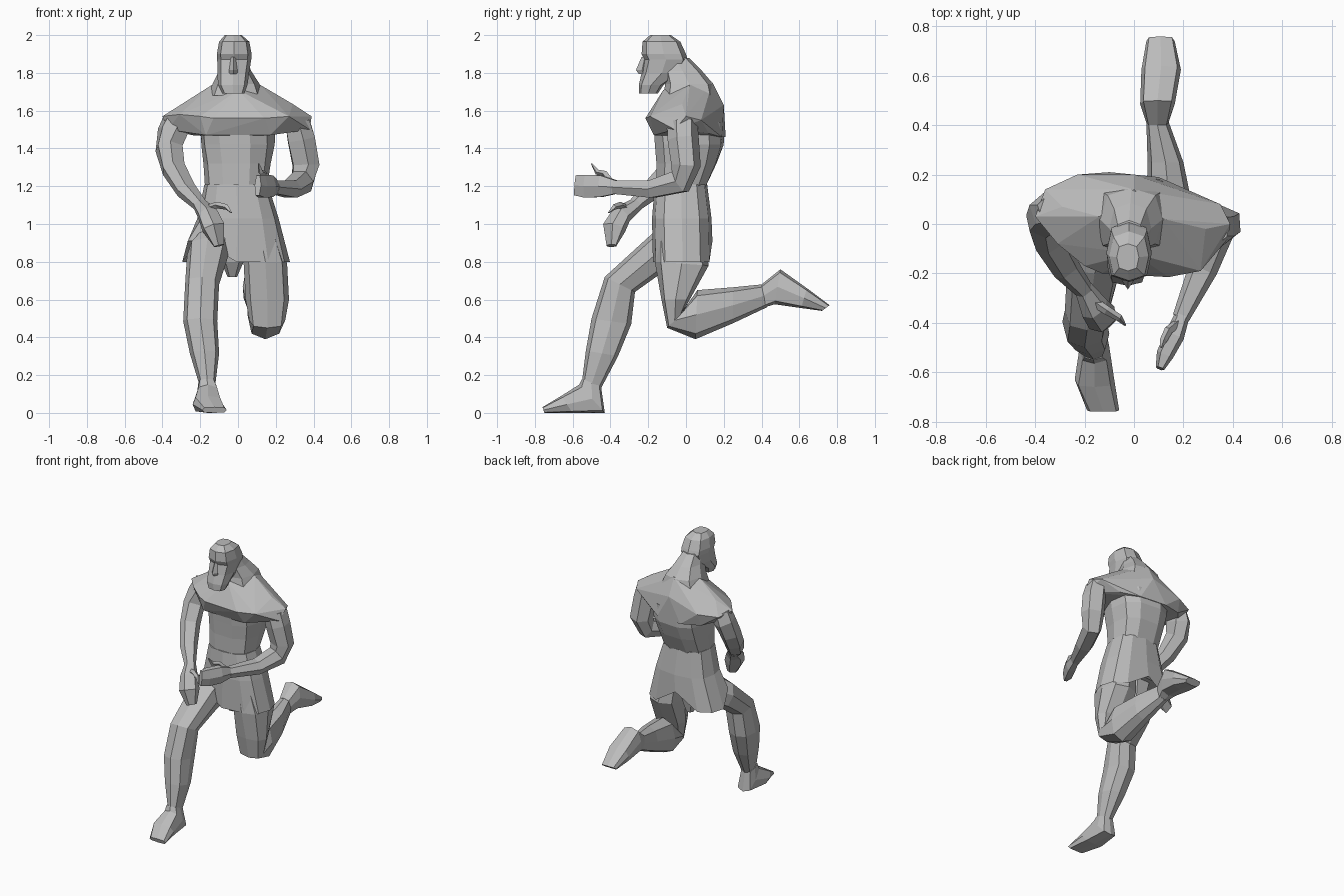
import bpy, bmesh
from math import cos, sin, tau, radians
from mathutils import Vector, Matrix

cube = bpy.data.objects.get("Cube")
if cube:
    bpy.data.objects.remove(cube, do_unlink=True)

# One plain clay colour
clay = bpy.data.materials.new("clay_grey")
clay.use_nodes = True
colour = (.5, .5, .5, 1)
clay.diffuse_color = colour
clay.node_tree.nodes["Principled BSDF"].inputs["Base Color"].default_value = colour


def section(middle, across, deep, sides=8, power=.75):
    """Rounded-square cross-section spanned by two half-axes."""
    def soften(value):
        return 0 if abs(value) < 1e-6 else abs(value) ** power * (1 if value > 0 else -1)
    angles = [tau * i / sides for i in range(sides)]
    return [middle + across * soften(cos(a)) + deep * soften(sin(a)) for a in angles]


def finish(name, bm):
    """Turn the mesh under construction into a clay object."""
    bmesh.ops.recalc_face_normals(bm, faces=bm.faces)
    mesh = bpy.data.meshes.new(name)
    bm.to_mesh(mesh)
    bm.free()
    mesh.materials.append(clay)
    bpy.context.collection.objects.link(bpy.data.objects.new(name, mesh))


def loft(name, sections):
    """Skin a list of matching cross-sections and close both ends."""
    bm = bmesh.new()
    rings = [[bm.verts.new(p) for p in ring] for ring in sections]
    count = len(rings[0])
    for lower, upper in zip(rings, rings[1:]):
        for i in range(count):
            j = (i + 1) % count
            bm.faces.new((lower[i], lower[j], upper[j], upper[i]))
    bm.faces.new(rings[0])
    bm.faces.new(rings[-1])
    bmesh.ops.triangulate(bm, faces=[f for f in bm.faces if len(f.verts) > 4])
    finish(name, bm)


def faceted(name, corners):
    """Angular solid wrapped around a few corner points."""
    bm = bmesh.new()
    for corner in corners:
        bm.verts.new(corner)
    hull = bmesh.ops.convex_hull(bm, input=bm.verts)
    inside = [v for v in hull["geom_interior"] if isinstance(v, bmesh.types.BMVert)]
    bmesh.ops.delete(bm, geom=inside, context='VERTS')
    finish(name, bm)


def stack(rows, sides=8, power=.75):
    """Level sections: height, centre x, half width, front y, back y, twist."""
    result = []
    for z, x, half, front, back, twist in rows:
        turn = Matrix.Rotation(radians(twist), 3, 'Z')
        result.append(section(Vector((x, (front + back) / 2, z)),
                              turn @ Vector((half, 0, 0)),
                              turn @ Vector((0, (back - front) / 2, 0)), sides, power))
    return result


def leg(name, rows, power=.75):
    """Sections between an outer and an inner side-profile point, and an x range."""
    result = []
    for y_out, z_out, y_in, z_in, x_low, x_high in rows:
        outer, inner = Vector((0, y_out, z_out)), Vector((0, y_in, z_in))
        middle = (outer + inner) / 2 + Vector(((x_low + x_high) / 2, 0, 0))
        result.append(section(middle, Vector(((x_high - x_low) / 2, 0, 0)),
                              (outer - inner) / 2, 8, power))
    loft(name, result)


def limb(name, normal, rows, sides=6):
    """Sections along a path: x, y, z, radius along the normal, other radius."""
    path = [Vector(row[:3]) for row in rows]
    result = []
    for i, row in enumerate(rows):
        tangent = (path[min(i + 1, len(path) - 1)] - path[max(i - 1, 0)]).normalized()
        side = Vector(normal)
        side = (side - tangent * side.dot(tangent)).normalized()
        result.append(section(path[i], side * row[3], tangent.cross(side) * row[4], sides, .85))
    loft(name, result)


# Waist and ribs
loft("torso", stack([
    (1.1, -.01, .165, -.15, .11, 0),
    (1.2, -.01, .165, -.16, .11, 0),
    (1.32, -.005, .178, -.16, .165, -2),
    (1.42, 0, .195, -.165, .2, -5),
    (1.54, 0, .2, -.17, .2, -8)], 10))

# Chest, back and sloping shoulders, turned with the swing of the arms
faceted("chest_and_shoulders", [
    (.12, .02, 1.735), (-.14, .03, 1.735), (0, -.12, 1.71), (0, .14, 1.75),
    (.29, -.02, 1.635), (.39, 0, 1.57), (.35, .08, 1.55), (.27, -.19, 1.57),
    (.38, -.06, 1.5), (.22, .12, 1.48),
    (-.29, .07, 1.635), (-.4, .03, 1.57), (-.36, .14, 1.55), (-.23, .2, 1.56),
    (-.31, -.08, 1.58), (-.2, -.17, 1.57), (-.37, .02, 1.5), (-.24, .17, 1.47),
    (.14, -.215, 1.56), (-.13, -.2, 1.56), (.17, -.17, 1.47), (-.17, -.16, 1.47),
    (0, .2, 1.63), (-.1, .21, 1.46), (.1, .19, 1.46)])

# Thick neck sloping into the upper back
loft("neck", stack([
    (1.68, -.01, .15, -.12, .16, 0),
    (1.74, -.01, .125, -.11, .145, 0),
    (1.81, -.015, .085, -.12, .085, 0),
    (1.88, -.02, .06, -.14, .015, 0)], 8))

# Flared kilt, hem lifted over the forward thigh and at the middle of the back
kilt = stack([
    (1.21, -.01, .168, -.165, .112, 0),
    (1.03, 0, .215, -.18, .135, 0),
    (.8, -.01, .285, -.175, .14, 0),
    (.92, -.01, .2, -.13, .1, 0)], 12)
for point in kilt[2]:
    if (point.x < -.05 and point.y < -.1) or (abs(point.x) < .05 and point.y > .1):
        point.z += .11
loft("kilt", kilt)
loft("loincloth", stack([
    (.95, -.03, .09, -.12, .08, 0),
    (.8, -.03, .06, -.09, .04, 0),
    (.72, -.03, .025, -.04, .02, 0)], 6))

# Head with a squared beard
loft("head", stack([
    (1.69, -.025, .058, -.25, -.15, 0),
    (1.735, -.028, .078, -.25, -.12, 0),
    (1.8, -.025, .084, -.235, -.02, 0),
    (1.87, -.02, .09, -.22, .01, 0),
    (1.9, -.02, .092, -.235, .0, 0),
    (1.965, -.02, .08, -.23, -.03, 0),
    (2.0, -.025, .045, -.19, -.08, 0)], 8, .7))
loft("nose", stack([
    (1.795, -.025, .022, -.25, -.2, 0),
    (1.815, -.025, .022, -.265, -.2, 0),
    (1.885, -.025, .012, -.235, -.2, 0)], 4, 1))

# Forward leg planted on the ground
leg("right_leg", [
    (-.12, 1.0, .04, .82, -.2, -.03),
    (-.2, .93, -.13, .74, -.27, -.05),
    (-.43, .72, -.27, .64, -.28, -.1),
    (-.5, .5, -.29, .47, -.29, -.11),
    (-.53, .33, -.36, .3, -.255, -.1),
    (-.55, .17, -.45, .13, -.205, -.12)])
leg("right_foot", [
    (-.55, .18, -.45, .14, -.21, -.12),
    (-.565, .15, -.43, .0, -.22, -.1),
    (-.66, .09, -.6, .0, -.24, -.08),
    (-.76, .03, -.75, .0, -.19, -.06)], .6)

# Trailing leg folded back at the knee
leg("left_leg", [
    (-.16, .98, .1, .93, .02, .2),
    (-.165, .8, .12, .78, .03, .26),
    (-.13, .6, .02, .6, .04, .27),
    (-.1, .45, -.02, .53, .06, .25),
    (.05, .39, .06, .65, .05, .24),
    (.25, .475, .25, .665, .055, .2),
    (.43, .56, .4, .68, .05, .14)])
leg("left_foot", [
    (.42, .56, .4, .68, .05, .14),
    (.47, .575, .5, .76, .025, .165),
    (.61, .555, .64, .66, .03, .19),
    (.72, .54, .76, .57, .05, .165)], .6)

# Left arm carried level across the front
limb("left_arm", (-.9, .4, 0), [
    (.315, -.02, 1.54, .07, .08),
    (.335, -.015, 1.45, .08, .08),
    (.36, 0, 1.31, .078, .075),
    (.34, -.03, 1.225, .065, .07),
    (.28, -.18, 1.185, .06, .052),
    (.19, -.38, 1.195, .035, .04)])
limb("left_hand", (-.9, .4, 0), [
    (.195, -.37, 1.195, .03, .04),
    (.165, -.45, 1.2, .04, .065),
    (.125, -.53, 1.2, .035, .068),
    (.105, -.585, 1.205, .018, .06)])
limb("left_thumb", (-.9, .4, 0), [
    (.18, -.4, 1.22, .02, .02),
    (.14, -.43, 1.265, .018, .018),
    (.12, -.47, 1.275, .015, .015),
    (.11, -.5, 1.32, .004, .004)], 4)

# Right arm hanging forward over the thigh
limb("right_arm", (-.7, -.6, 0), [
    (-.32, .05, 1.55, .07, .08),
    (-.345, .045, 1.49, .075, .085),
    (-.365, .01, 1.4, .072, .075),
    (-.34, -.07, 1.29, .068, .06),
    (-.275, -.18, 1.18, .058, .05),
    (-.2, -.27, 1.1, .038, .035)])
limb("right_hand", (-.7, -.6, 0), [
    (-.205, -.26, 1.105, .038, .035),
    (-.16, -.34, 1.05, .06, .05),
    (-.13, -.38, .98, .068, .055),
    (-.1, -.395, .885, .035, .02)])
limb("right_thumb", (-.7, -.6, 0), [
    (-.17, -.31, 1.08, .02, .02),
    (-.11, -.35, 1.1, .018, .018),
    (-.06, -.38, 1.09, .015, .015),
    (-.035, -.41, 1.06, .004, .004)], 4)
